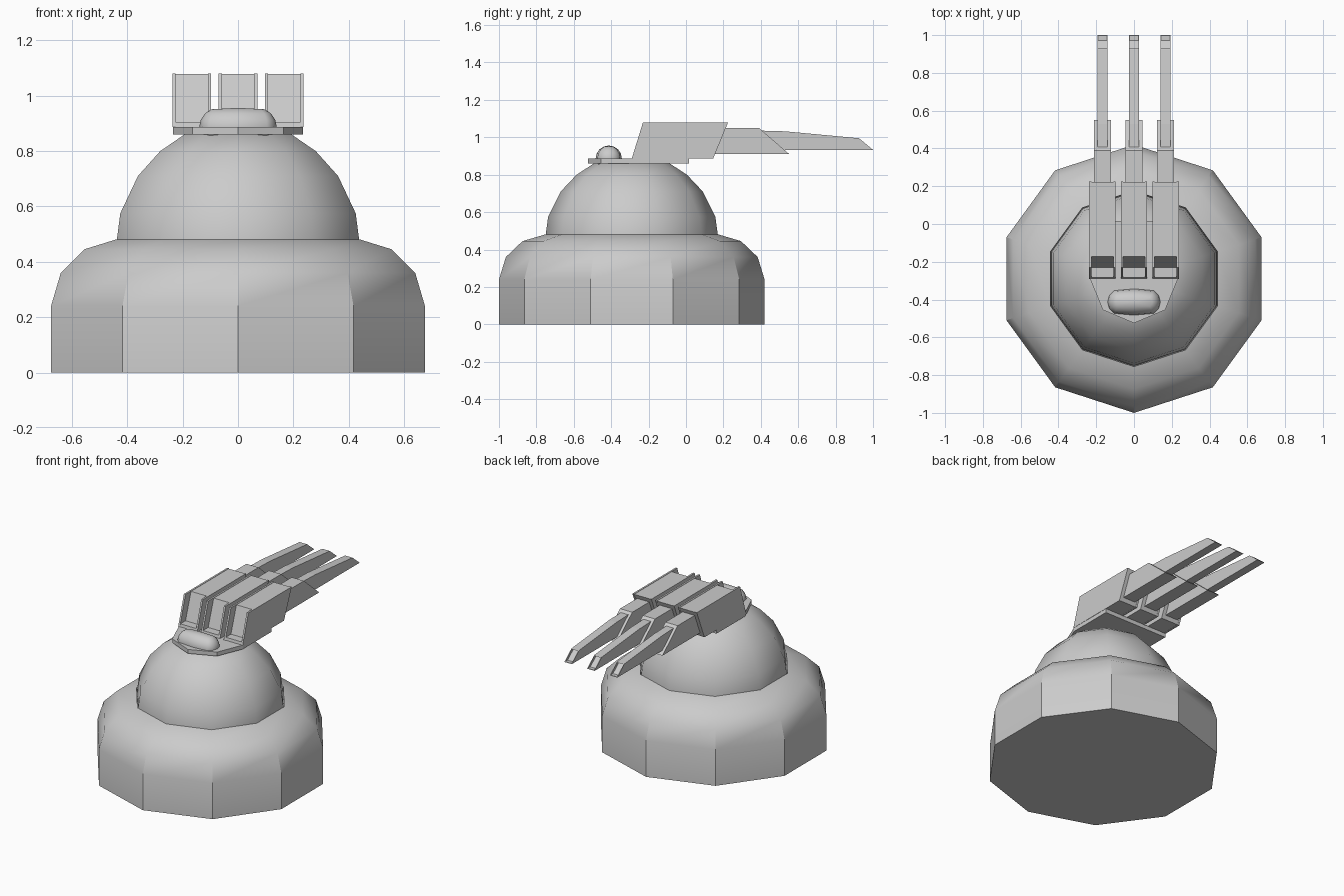
import bpy, bmesh
from math import sin, cos, pi, radians

if "Cube" in bpy.data.objects:
    bpy.data.objects.remove(bpy.data.objects["Cube"])

CY = -0.29   # centre of the round base in y


def finish(name, bm, angle=None):
    bmesh.ops.recalc_face_normals(bm, faces=bm.faces)
    mesh = bpy.data.meshes.new(name)
    bm.to_mesh(mesh)
    bm.free()
    ob = bpy.data.objects.new(name, mesh)
    bpy.context.collection.objects.link(ob)
    if angle:
        bpy.ops.object.select_all(action='DESELECT')
        ob.select_set(True)
        bpy.context.view_layer.objects.active = ob
        bpy.ops.object.shade_smooth_by_angle(angle=radians(angle))
    return ob


def lathe(name, profile, angle, sides=10):
    """Stack of polygon rings (radius, z), capped at both ends."""
    bm = bmesh.new()
    rings = []
    for r, z in profile:
        rings.append([bm.verts.new((r * sin(2 * pi * i / sides),
                                    CY - r * cos(2 * pi * i / sides), z))
                      for i in range(sides)])
    for a, b in zip(rings, rings[1:]):
        for i in range(sides):
            j = (i + 1) % sides
            bm.faces.new((a[i], a[j], b[j], b[i]))
    bm.faces.new(rings[0])
    bm.faces.new(rings[-1])
    return finish(name, bm, angle)


def add_prism(bm, profile, x0, x1):
    """Side profile (y, z) extruded across x."""
    a = [bm.verts.new((x0, y, z)) for y, z in profile]
    b = [bm.verts.new((x1, y, z)) for y, z in profile]
    n = len(profile)
    for i in range(n):
        j = (i + 1) % n
        bm.faces.new((a[i], a[j], b[j], b[i]))
    bm.faces.new(a)
    bm.faces.new(b)


# Round base and dome
lathe("base", [(0.71, 0), (0.71, 0.24), (0.673, 0.36), (0.584, 0.445),
               (0.465, 0.48), (0.462, 0.45)], 33)
lathe("dome", [(0.461, 0.44), (0.46, 0.48), (0.447, 0.575), (0.38, 0.71),
               (0.295, 0.80), (0.2, 0.862)], 40)

# Mounting plate with a pointed front
bm = bmesh.new()
half = [(0, -0.525), (0.165, -0.455), (0.235, -0.285), (0.235, 0.015)]
outline = half + [(-x, y) for x, y in reversed(half[1:])]
plate = bm.faces.new([bm.verts.new((x, y, 0.86)) for x, y in outline])
ext = bmesh.ops.extrude_face_region(bm, geom=[plate])
bmesh.ops.translate(bm, vec=(0, 0, 0.027),
                    verts=[v for v in ext['geom'] if isinstance(v, bmesh.types.BMVert)])
finish("mounting_plate", bm)

# Rounded sensor pod: a sphere stretched sideways
bm = bmesh.new()
bmesh.ops.create_uvsphere(bm, u_segments=12, v_segments=8, radius=0.07)
for v in bm.verts:
    if abs(v.co.x) > 0.001:
        v.co.x += 0.07 if v.co.x > 0 else -0.07
    v.co.y -= 0.413
    v.co.z += 0.886
finish("sensor_pod", bm, 50)

# Three guns, each a housing, a sleeve and a barrel
cheek = [(-0.29, 0.886), (-0.23, 1.08), (0.225, 1.08), (0.145, 0.886)]
core = [(-0.288, 0.886), (-0.284, 0.905), (-0.23, 0.905), (-0.172, 1.078),
        (0.223, 1.078), (0.144, 0.887)]
sleeve = [(0.10, 0.912), (0.15, 1.05), (0.39, 1.05), (0.55, 0.912)]
barrel = [(0.35, 0.933), (0.35, 1.037), (0.53, 1.032), (0.925, 0.995), (1.0, 0.933)]

for side, x in (("left", -0.167), ("middle", 0), ("right", 0.167)):
    bm = bmesh.new()
    add_prism(bm, core, x - 0.058, x + 0.058)
    for s in (-1, 1):
        add_prism(bm, cheek, x + s * 0.058, x + s * 0.07)
    finish(side + "_gun_housing", bm)

    bm = bmesh.new()
    add_prism(bm, sleeve, x - 0.045, x + 0.045)
    finish(side + "_gun_sleeve", bm)

    # Barrel with a recessed muzzle in its slanted tip
    bm = bmesh.new()
    add_prism(bm, barrel, x - 0.0275, x + 0.0275)
    bmesh.ops.recalc_face_normals(bm, faces=bm.faces)
    tip = max(bm.faces, key=lambda f: f.calc_center_median().y)
    bmesh.ops.inset_region(bm, faces=[tip], thickness=0.006)
    ext = bmesh.ops.extrude_discrete_faces(bm, faces=[tip])
    face = ext['faces'][0]
    bmesh.ops.translate(bm, vec=(0, -0.025, 0), verts=face.verts)
    finish(side + "_gun_barrel", bm)
